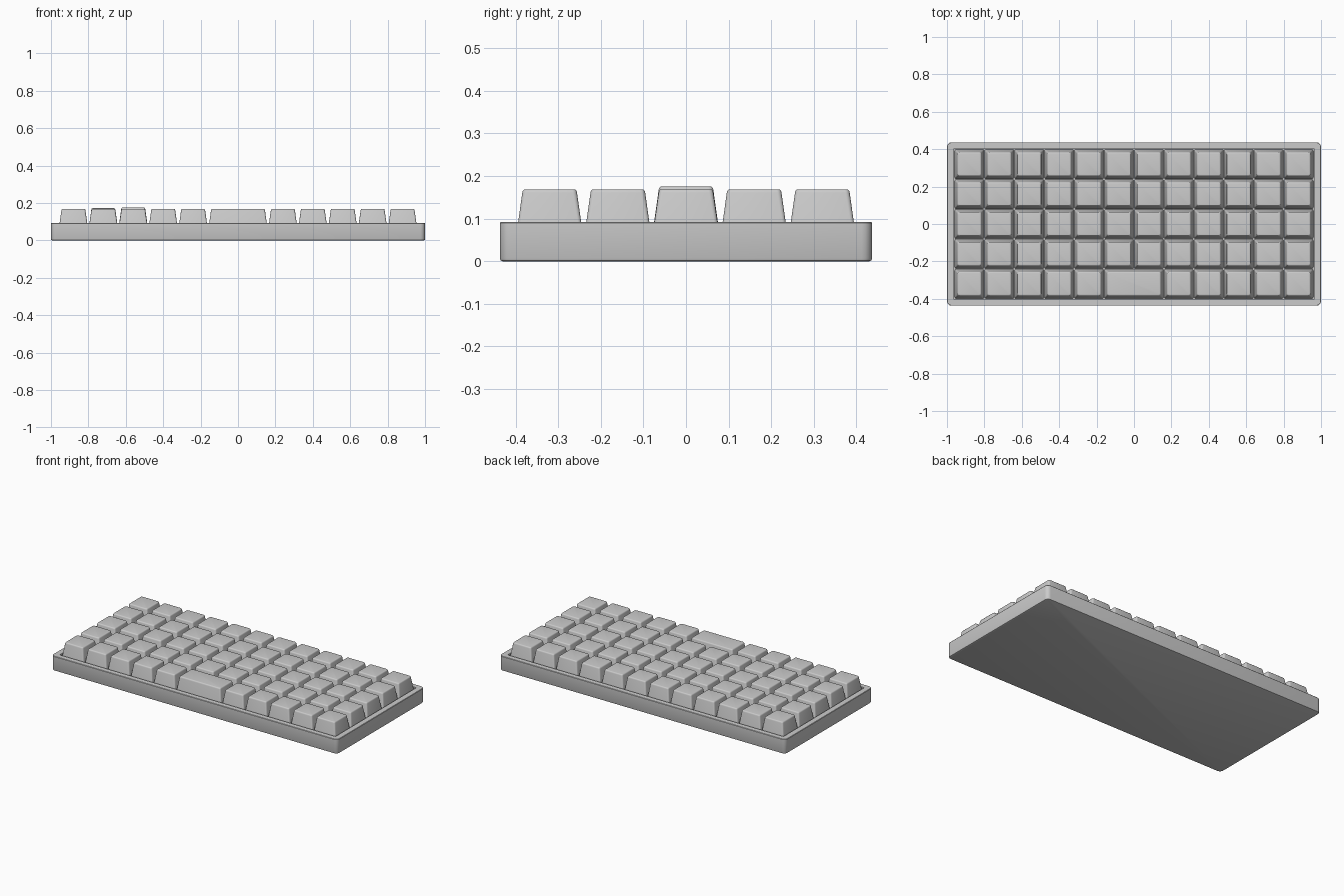
import bpy, bmesh, math

if "Cube" in bpy.data.objects:
    bpy.data.objects.remove(bpy.data.objects["Cube"])


def ring(bm, hx, hy, r, z, seg=4):
    """Rounded rectangle of vertices at height z."""
    verts = []
    for i, (sx, sy) in enumerate([(1, 1), (-1, 1), (-1, -1), (1, -1)]):
        for k in range(seg + 1):
            a = math.pi / 2 * (i + k / seg)
            verts.append(bm.verts.new((sx * (hx - r) + r * math.cos(a),
                                       sy * (hy - r) + r * math.sin(a), z)))
    return verts


def loft(name, rings, location=(0, 0, 0)):
    """Skin a stack of rounded rectangles and cap both ends."""
    bm = bmesh.new()
    loops = [ring(bm, *r) for r in rings]
    n = len(loops[0])
    for a, b in zip(loops, loops[1:]):
        for i in range(n):
            j = (i + 1) % n
            bm.faces.new((a[i], a[j], b[j], b[i]))
    bm.faces.new(loops[0][::-1])
    bm.faces.new(loops[-1])
    bmesh.ops.recalc_face_normals(bm, faces=bm.faces)
    mesh = bpy.data.meshes.new(name)
    bm.to_mesh(mesh)
    bm.free()
    ob = bpy.data.objects.new(name, mesh)
    ob.location = location
    bpy.context.collection.objects.link(ob)
    return ob


def keycap(name, x, y, units=1, lift=0):
    """Tapered keycap with softly rounded top edge."""
    extra = PITCH * (units - 1) / 2
    profile = [(0.0785, 0.008, 0.06), (0.0642, 0.010, 0.161),
               (0.0630, 0.010, 0.1655), (0.0605, 0.009, 0.1682),
               (0.0570, 0.008, 0.169)]
    return loft(name, [(h + extra, h, r, z) for h, r, z in profile], (x, y, lift))


PITCH = 0.16
X, Y = 1.0, 0.437

# Case: outer shell, rim and recessed floor
parts = [loft("case", [
    (X - 0.007, Y - 0.007, 0.018, 0), (X - 0.002, Y - 0.002, 0.023, 0.002),
    (X, Y, 0.025, 0.007), (X, Y, 0.025, 0.090), (X - 0.002, Y - 0.002, 0.023, 0.0925),
    (0.964, 0.404, 0.006, 0.0925), (0.964, 0.404, 0.006, 0.06)])]

# Keys: 5 rows of 12, with a double-width bar in the front row
raised = {(2, 1): 0.003, (2, 2): 0.0065}
for row in range(5):
    for col in range(12):
        if row == 0 and col in (5, 6):
            continue
        parts.append(keycap(f"key_{row}_{col}", (col - 5.5) * PITCH, (row - 2) * PITCH,
                            lift=raised.get((row, col), 0)))
parts.append(keycap("space_bar", 0, -2 * PITCH, units=2))

# Smooth shading with crisp edges
for ob in parts:
    ob.select_set(True)
bpy.context.view_layer.objects.active = parts[0]
bpy.ops.object.shade_smooth_by_angle(angle=math.radians(35))
